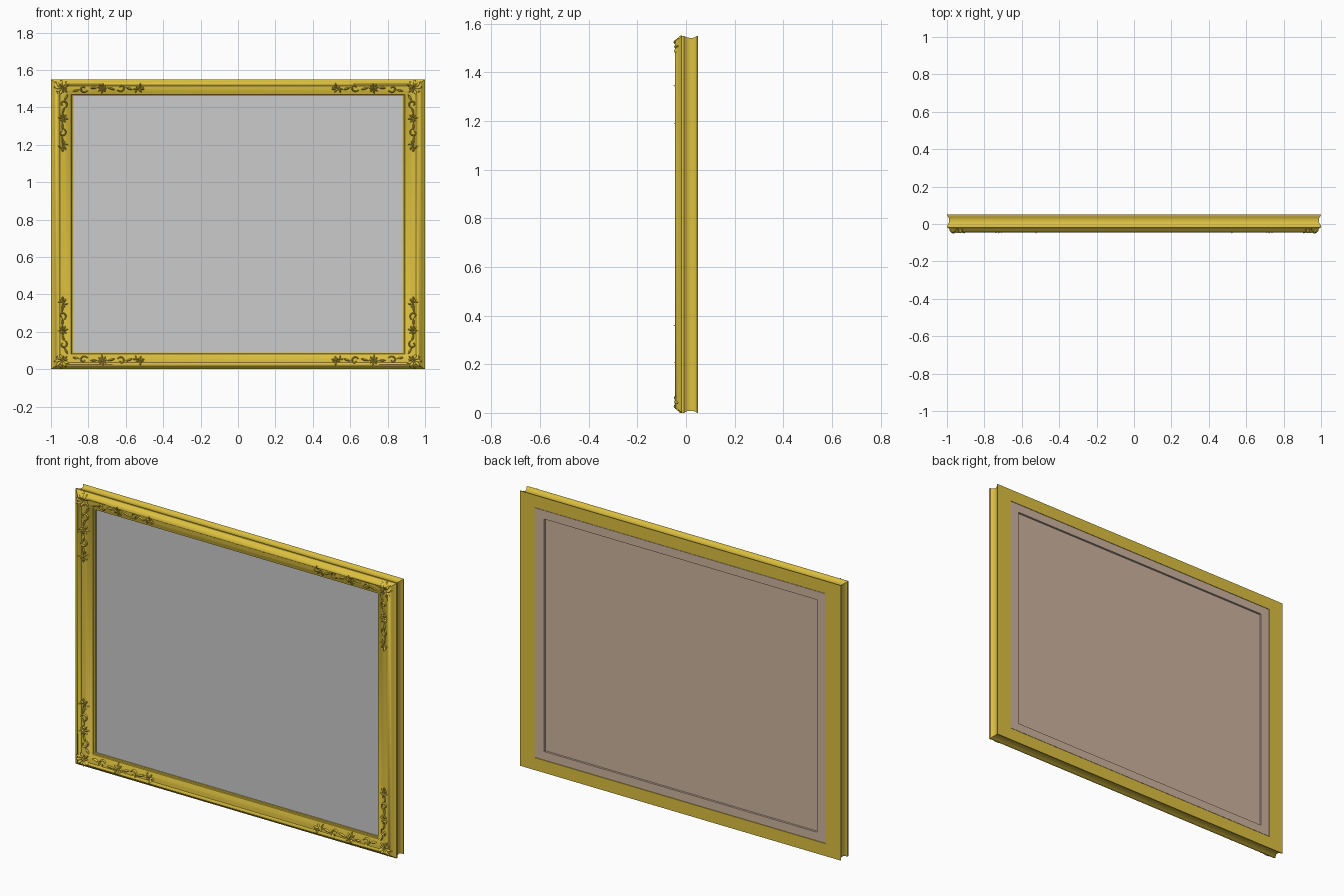
import bpy, bmesh, math
from mathutils import Vector

if "Cube" in bpy.data.objects:
    bpy.data.objects.remove(bpy.data.objects["Cube"])

H, WX, WZ = 1.55, 0.12, 0.09          # height, side rail width, top/bottom rail width
MID = H / 2


def material(name, rgb):
    m = bpy.data.materials.new(name)
    m.diffuse_color = (*rgb, 1)
    m.use_nodes = True
    m.node_tree.nodes["Principled BSDF"].inputs["Base Color"].default_value = m.diffuse_color
    return m


gold = material("gold", (0.72, 0.53, 0.05))
brown = material("brown_board", (0.62, 0.46, 0.35))


def add_object(name, bm, mat=None, origin=(0, 0, 0)):
    me = bpy.data.meshes.new(name)
    bm.to_mesh(me)
    bm.free()
    ob = bpy.data.objects.new(name, me)
    ob.location = origin
    bpy.context.collection.objects.link(ob)
    if mat:
        me.materials.append(mat)
    return ob


def smooth(ob, angle=35):
    bpy.ops.object.select_all(action='DESELECT')
    bpy.context.view_layer.objects.active = ob
    ob.select_set(True)
    bpy.ops.object.shade_smooth_by_angle(angle=math.radians(angle))


def sweep(name, loops, mat):
    """Closed profile of (half width, bottom z, y) swept round a mitred rectangle."""
    bm = bmesh.new()
    rings = [[bm.verts.new(p) for p in ((-x, y, z), (x, y, z), (x, y, H - z), (-x, y, H - z))]
             for x, z, y in loops]
    for i, a in enumerate(rings):
        b = rings[(i + 1) % len(rings)]
        for k in range(4):
            bm.faces.new((a[k], a[(k + 1) % 4], b[(k + 1) % 4], b[k]))
    bmesh.ops.recalc_face_normals(bm, faces=bm.faces)
    return add_object(name, bm, mat)


def box(name, x, z0, y0, y1, mat=None):
    bm = bmesh.new()
    bmesh.ops.create_cube(bm, size=1)
    for v in bm.verts:
        v.co = (v.co.x * 2 * x, (y0 + y1) / 2 + v.co.y * (y1 - y0), MID + v.co.z * (H - 2 * z0))
    return add_object(name, bm, mat)


# Moulding profile: (fraction across rail from outside, y)
side = [(0, .05), (0, .046), (.07, .036), (.10, .022), (.08, .006), (.03, -.004), (0, -.008)]
front = [(0, -.018), (.06, -.022), (.15, -.033), (.22, -.042), (.29, -.045), (.36, -.042),
         (.40, -.036), (.46, -.035), (.58, -.034), (.70, -.029), (.82, -.022), (.90, -.019),
         (.93, -.014), (1, -.012)]
rebate = [(1, -.004), (.78, -.004), (.78, .05)]
frame = sweep("gilded_frame", [(1 - WX * t, WZ * t, y) for t, y in side + front + rebate], gold)
smooth(frame)

# Picture, stretcher and recessed back board
box("picture_panel", 0.905, 0.072, -.005, .003)
sweep("back_stretcher", [(.906, .072, .003), (.906, .072, .0495), (.85, .12, .0495), (.85, .12, .003)], brown)
box("back_board", 0.855, 0.115, .003, .038, brown)


# Carved ornaments, drawn for the lower left corner and mirrored
def surface(u, w):
    """Front surface y at distances u, w from the left and bottom edges."""
    t = max(0, min(1, min(u / WX, w / WZ)))
    for (a, ya), (b, yb) in zip(front, front[1:]):
        if a <= t <= b:
            return ya + (yb - ya) * (t - a) / (b - a)
    return front[-1][1]


orn = bmesh.new()


def vert(u, w, h):
    return orn.verts.new((u - 1, surface(u, w) - h, w - MID))


def quad(*vs):
    f = orn.faces.new(vs)
    f.normal_update()
    if f.normal.y > 0:
        f.normal_flip()


def leaf(c, ang, length, width, h=.008):
    """Domed, pointed leaf growing from c in direction ang."""
    d, n = Vector((math.cos(ang), math.sin(ang))), Vector((-math.sin(ang), math.cos(ang)))
    rows = []
    for i in range(7):
        s = i / 6
        r = width / 2 * (math.sin(math.pi * s ** 1.2) + .08)
        p = Vector(c) + d * length * s + n * .12 * length * s * s
        rows.append([vert(*(p + n * r * k), h * (1 - abs(k) ** 2) * (.5 + .5 * s) - .001)
                     for k in (-1, -.5, 0, .5, 1)])
    for a, b in zip(rows, rows[1:]):
        for k in range(4):
            quad(a[k], a[k + 1], b[k + 1], b[k])


def scroll(c, radius, start, turns, width=.009, h=.008):
    """Raised spiral ribbon."""
    rows, n = [], 22
    for i in range(n + 1):
        s = i / n
        a = start + turns * 2 * math.pi * s
        r = radius * (1 - .75 * s)
        wd = width * (.4 + .6 * math.sin(math.pi * min(1, .15 + s * .8)))
        e = Vector((math.cos(a), math.sin(a)))
        rows.append([vert(*(Vector(c) + e * (r + wd * k / 2)), h * (1 - k * k) - .001)
                     for k in (-1, -.5, 0, .5, 1)])
    for a, b in zip(rows, rows[1:]):
        for k in range(4):
            quad(a[k], a[k + 1], b[k + 1], b[k])


def palmette(c, ang, size, count=5, spread=1.3):
    for i in range(count):
        o = (i / (count - 1) - .5) * 2 * spread
        leaf(c, ang + o, size * (1 - .25 * abs(o) / spread), size * .3)


for upright in (False, True):
    def at(along, across):
        return (across * WX, along) if upright else (along, across * WZ)

    def turn(a):
        return math.pi / 2 - a if upright else a
    k = .76 if upright else 1          # side ornaments sit closer together
    out = turn(-math.pi / 2)
    inn = turn(math.pi / 2)
    palmette(at(.275 * k, .50), inn, .033, 5, 1.5)
    palmette(at(.275 * k, .60), out, .034, 5, 1.2)
    palmette(at(.47 * k + .005, .58), out, .033, 3, 1.1)
    palmette(at(.46 * k + .005, .55), turn(0), .036, 3, .7)
    palmette(at(.45 * k + .005, .55), inn, .025, 3, 1.2)
    scroll(at(.375 * k, .50), .022, turn(2.6), .9 if upright else -.9)
    leaf(at(.395 * k, .48), turn(.2), .045, .012)
    scroll(at(.175 * k, .55), .022, turn(.5), -.9 if upright else .9)
    leaf(at(.155 * k, .60), turn(2.8), .04, .012)
    leaf(at(.30 * k, .5), turn(.15), .045, .012)
    leaf(at(.25 * k, .5), turn(math.pi - .15), .04, .012)
# Corner leaf
palmette((.062, .047), math.radians(217), .052, 7, 1.9)
palmette((.062, .047), math.radians(37), .034, 3, .6)
orn_ob = add_object("corner_carvings", orn, gold, (0, 0, MID))
mod = orn_ob.modifiers.new("four_corners", 'MIRROR')
mod.use_axis = (True, False, True)
mod.use_mirror_merge = False
smooth(orn_ob, 50)
